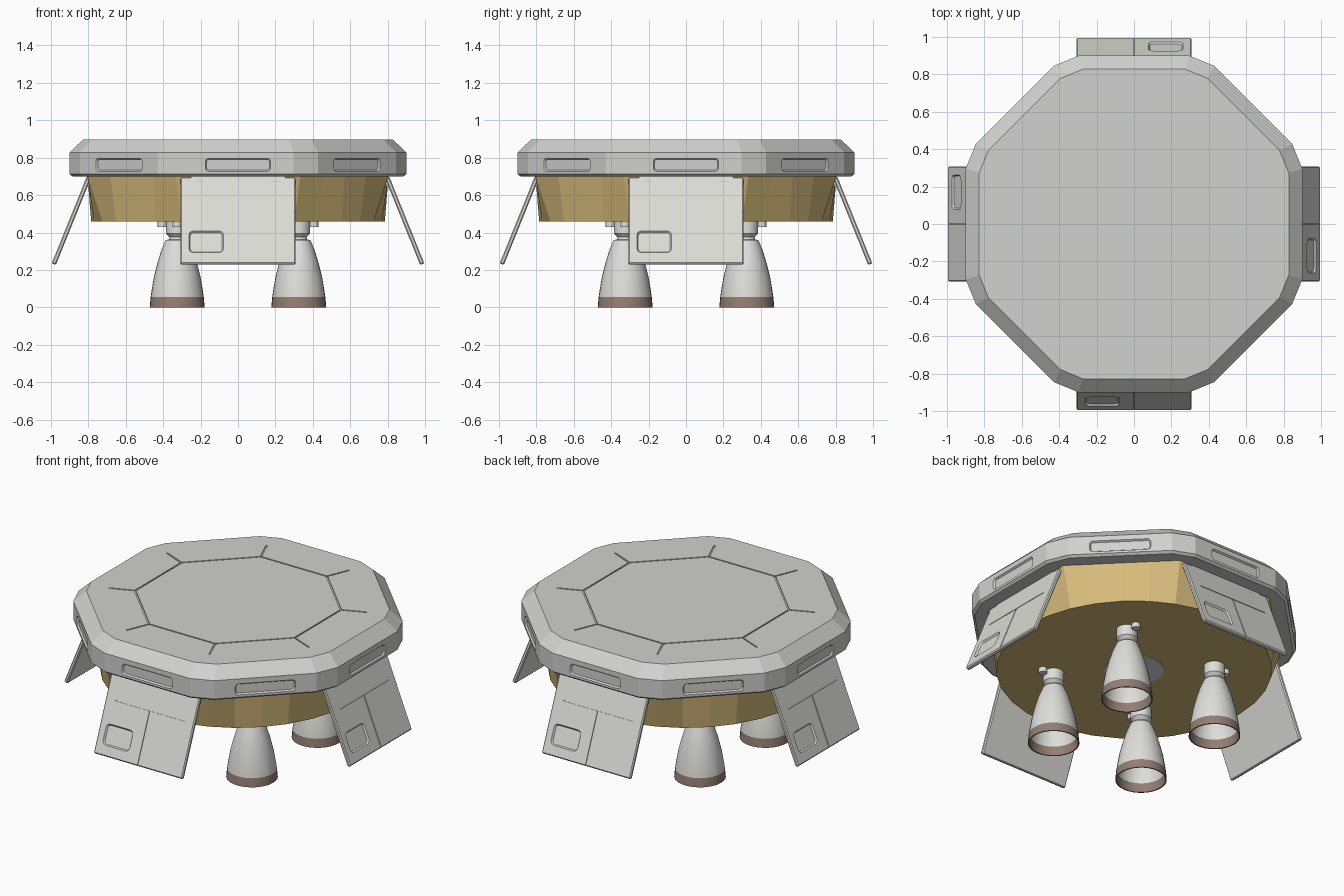
import bpy, bmesh
from math import sin, cos, pi, radians
from mathutils import Matrix, Vector

cube = bpy.data.objects.get("Cube")
if cube:
    bpy.data.objects.remove(cube, do_unlink=True)


def material(name, rgb):
    m = bpy.data.materials.new(name)
    m.use_nodes = True
    m.diffuse_color = (*rgb, 1)
    m.node_tree.nodes["Principled BSDF"].inputs["Base Color"].default_value = (*rgb, 1)
    return m


DECK = material("deck grey", (0.64, 0.64, 0.62))
PANEL = material("panel white", (0.71, 0.72, 0.67))
GOLD = material("gold foil", (0.68, 0.50, 0.20))
BELL = material("nozzle white", (0.73, 0.73, 0.70))
BROWN = material("scorched brown", (0.29, 0.21, 0.175))
HUB = material("hub grey", (0.70, 0.72, 0.75))


def T(x, y, z):
    return Matrix.Translation((x, y, z))


def R(degrees, axis="Z"):
    return Matrix.Rotation(radians(degrees), 4, axis)


def loft(bm, rings, mat=Matrix()):
    """Skin a list of equal-length rings and cap both ends."""
    rows = [[bm.verts.new(mat @ Vector(p)) for p in ring] for ring in rings]
    n = len(rows[0])
    for a, b in zip(rows, rows[1:]):
        for i in range(n):
            bm.faces.new((a[i], a[(i + 1) % n], b[(i + 1) % n], b[i]))
    bm.faces.new(rows[0][::-1])
    bm.faces.new(rows[-1])


def box(bm, size, mat):
    return bmesh.ops.create_cube(bm, size=1, matrix=mat @ Matrix.Diagonal((*size, 1)))


def circle(r, z, n=32):
    return [(r * cos(2 * pi * i / n), r * sin(2 * pi * i / n), z) for i in range(n)]


def finish(name, bm, *mats, smooth=False):
    bmesh.ops.recalc_face_normals(bm, faces=bm.faces)
    mesh = bpy.data.meshes.new(name)
    bm.to_mesh(mesh)
    bm.free()
    for m in mats:
        mesh.materials.append(m)
    ob = bpy.data.objects.new(name, mesh)
    bpy.context.collection.objects.link(ob)
    if smooth:
        bpy.ops.object.select_all(action="DESELECT")
        ob.select_set(True)
        bpy.context.view_layer.objects.active = ob
        bpy.ops.object.shade_smooth_by_angle(angle=radians(30))
    return ob


def cut(ob, bm):
    """Carve the cutter mesh out of the object, then drop the cutter."""
    cutter = finish("cutter", bm)
    cutter.hide_render = True
    mod = ob.modifiers.new("carve", "BOOLEAN")
    mod.object, mod.operation = cutter, "DIFFERENCE"
    mod.solver, mod.use_self = "EXACT", True
    graph = bpy.context.evaluated_depsgraph_get()
    mesh = bpy.data.meshes.new_from_object(ob.evaluated_get(graph))
    ob.modifiers.clear()
    ob.data = mesh
    bpy.data.objects.remove(cutter, do_unlink=True)


def recess(bm, w, h, r, mat, depth=0.01):
    """Rounded rectangle pocket with sloped walls, facing local -y."""
    def ring(inset, y):
        pts = []
        for k, (sx, sz) in enumerate(((1, 1), (-1, 1), (-1, -1), (1, -1))):
            for s in range(5):
                a = pi / 2 * (k + s / 4)
                pts.append((sx * (w / 2 - r) + (r - inset) * cos(a), y,
                            sz * (h / 2 - r) + (r - inset) * sin(a)))
        return pts
    loft(bm, [ring(0, -0.01), ring(0, 0), ring(0.007, depth)], mat)


# Octagonal deck with chamfered corners
def deck_ring(apothem, z):
    pts = []
    half = apothem * (math_tan - 0.085)
    for k in range(8):
        for s in (-half, half):
            pts.append(R(45 * k) @ Vector((apothem, s, z)))
    return pts


math_tan = sin(pi / 8) / cos(pi / 8)
bm = bmesh.new()
loft(bm, [deck_ring(0.885, 0.70), deck_ring(0.9, 0.713),
          deck_ring(0.9, 0.828), deck_ring(0.828, 0.897)])
deck = finish("deck", bm, DECK)

# Side pockets and top seams of the deck
bm = bmesh.new()
seam, radius = 0.009, 0.60
for k in range(8):
    recess(bm, 0.35, 0.07, 0.02, R(45 * k) @ T(0, -0.9, 0.762))
    box(bm, (seam, 2 * radius * sin(pi / 8), 0.014),
        R(45 * k) @ T(radius * cos(pi / 8), 0, 0.897))
    box(bm, (0.155, seam, 0.014), R(45 * k + 22.5) @ T(radius + 0.075, 0, 0.897))
cut(deck, bm)

# Foil drum blending from an octagon to a circle
bm = bmesh.new()
top = []
for i in range(32):
    a = 2 * pi * i / 32
    r = 0.805 / cos((a + pi / 8) % (pi / 4) - pi / 8)
    top.append((r * cos(a), r * sin(a), 0.705))
loft(bm, [circle(0.785, 0.46), top])
finish("foil_drum", bm, GOLD)

bm = bmesh.new()
loft(bm, [circle(0.17, 0.457), circle(0.17, 0.465)])
finish("underside_hub", bm, HUB)

# Four hinged panels around the sides
for k, side in enumerate(("front", "left", "back", "right")):
    frame = R(90 * k) @ T(0, -0.892, 0.461) @ R(-22, "X")
    bm = bmesh.new()
    box(bm, (0.615, 0.024, 0.497), frame)
    bmesh.ops.bevel(bm, geom=bm.edges[:], offset=0.006, segments=1, affect="EDGES")
    panel = finish(side + "_panel", bm, PANEL)
    bm = bmesh.new()
    recess(bm, 0.185, 0.125, 0.025, frame @ T(-0.17, -0.012, -0.124))
    box(bm, (0.48, 0.01, 0.006), frame @ T(0, -0.012, 0.077))
    box(bm, (0.006, 0.01, 0.34), frame @ T(0, -0.012, -0.093))
    cut(panel, bm)
    # Hinge bar and its two lugs
    bm = bmesh.new()
    loft(bm, [circle(0.012, -0.25, 12), circle(0.012, 0.25, 12)],
         R(90 * k) @ T(0, -0.80, 0.69) @ R(90, "Y"))
    for x in (-0.2, 0.2):
        box(bm, (0.04, 0.03, 0.03), R(90 * k) @ T(x, -0.805, 0.66))
    finish(side + "_hinge", bm, PANEL)

# Four engines: hollow bell, throat, chamber and side pump
inner = [(0.03, 0.35), (0.055, 0.345), (0.097, 0.24), (0.128, 0.095), (0.134, 0.055), (0.14, 0)]
outer = [(0.147, 0), (0.142, 0.055), (0.136, 0.095), (0.124, 0.165), (0.105, 0.24),
         (0.085, 0.305), (0.062, 0.36)]
neck = [(0.045, 0.362), (0.042, 0.375), (0.06, 0.395), (0.06, 0.47)]
for k in range(4):
    place = R(90 * k) @ T(0.325, 0.325, 0)
    bm = bmesh.new()
    loft(bm, [circle(r, z) for r, z in inner + outer + neck], place)
    for f in bm.faces:
        f.material_index = int(f.calc_center_median().z < 0.05)
    finish("engine_%d" % (k + 1), bm, BELL, BROWN, smooth=True)
    bm = bmesh.new()
    loft(bm, [circle(0.025, 0.43, 16), circle(0.025, 0.465, 16)], place @ T(0, 0.08, 0))
    box(bm, (0.02, 0.08, 0.015), place @ T(0, 0.04, 0.45))
    finish("engine_pump_%d" % (k + 1), bm, BELL, smooth=True)
